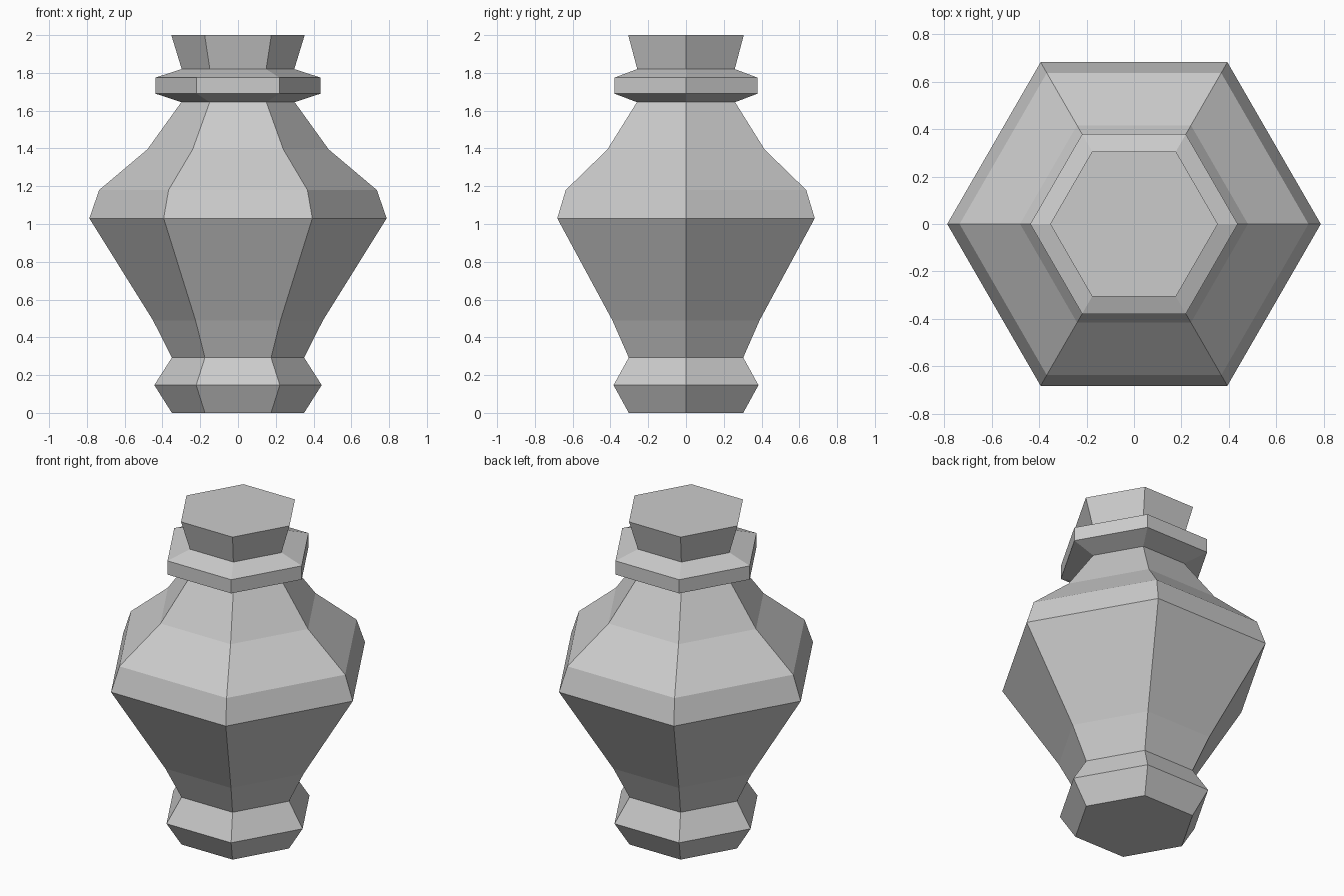
import bpy
import bmesh
from math import cos, sin, tau

if "Cube" in bpy.data.objects:
    bpy.data.objects.remove(bpy.data.objects["Cube"])

SIDES = 6


def lathe(name, profile):
    """Sweep a (radius, height) profile into a closed, flat-faced hexagonal solid."""
    bm = bmesh.new()
    rings = [[bm.verts.new((r * cos(tau * i / SIDES), r * sin(tau * i / SIDES), z))
              for i in range(SIDES)] for r, z in profile]
    for low, high in zip(rings, rings[1:]):
        for i in range(SIDES):
            j = (i + 1) % SIDES
            bm.faces.new((low[i], low[j], high[j], high[i]))
    bm.faces.new(rings[0][::-1])
    bm.faces.new(rings[-1])
    mesh = bpy.data.meshes.new(name)
    bm.to_mesh(mesh)
    bm.free()
    obj = bpy.data.objects.new(name, mesh)
    bpy.context.collection.objects.link(obj)
    return obj


# Foot, belly, shoulder, neck collar and flared lip
foot = [(0.35, 0.0), (0.443, 0.147), (0.35, 0.293)]
belly = [(0.45, 0.49), (0.787, 1.03)]
shoulder = [(0.735, 1.18), (0.48, 1.395), (0.30, 1.645)]
collar = [(0.437, 1.69), (0.437, 1.775), (0.298, 1.82)]
lip = [(0.353, 2.0)]

# The parts share one continuous outer skin
lathe("vase", foot + belly + shoulder + collar + lip)
